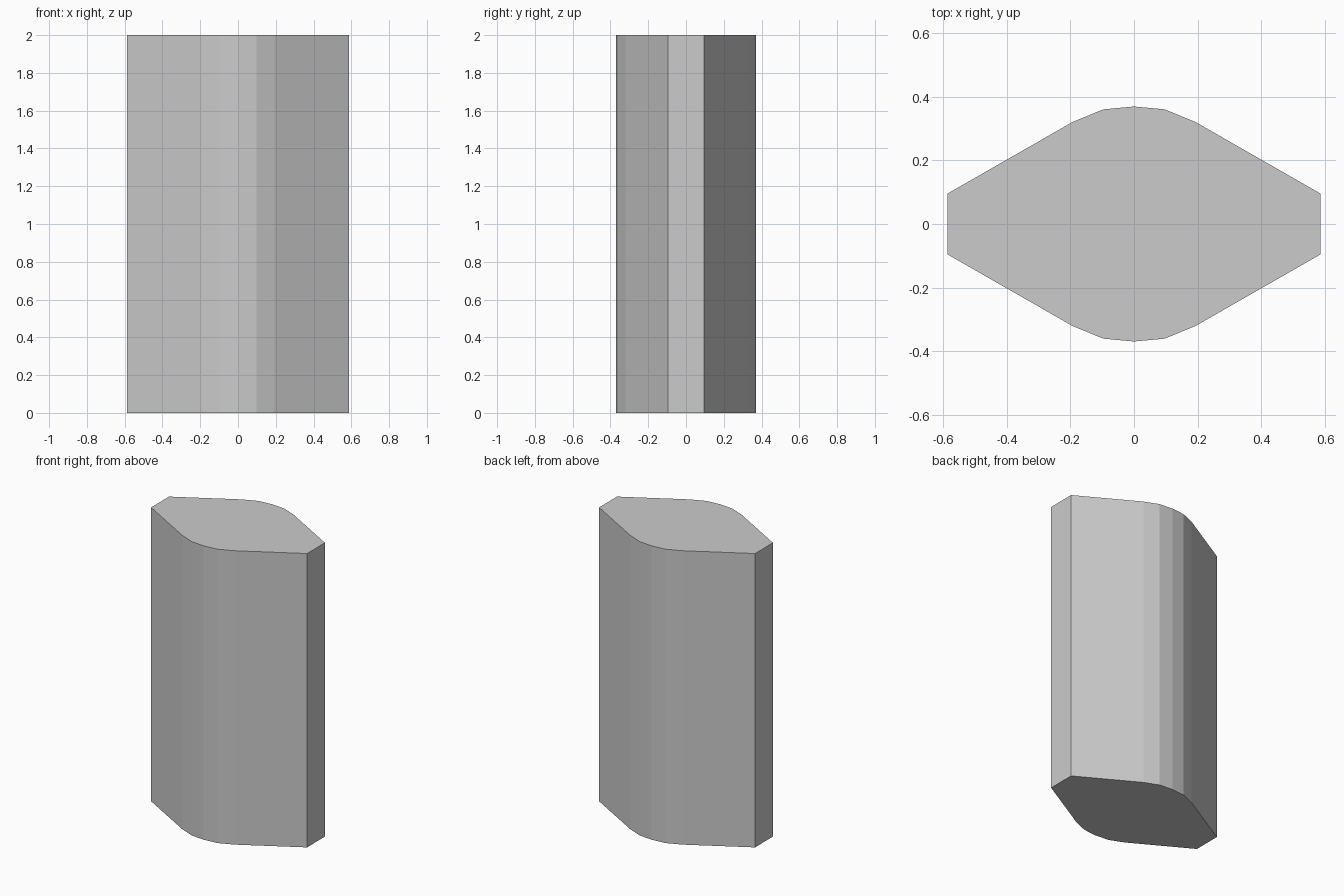
import bpy, bmesh

if "Cube" in bpy.data.objects:
    bpy.data.objects.remove(bpy.data.objects["Cube"])

HEIGHT = 2.0

# Quarter of the cross-section, from the flat end to the rounded crown
quarter = [(0.587, 0.096), (0.194, 0.321), (0.097, 0.361)]
crown = (0.0, 0.37)

# Mirror the quarter into a closed counter-clockwise outline
half = quarter + [crown] + [(-x, y) for x, y in reversed(quarter)]
outline = half + [(-x, -y) for x, y in half]

# Pillar: extrude the outline straight up
bm = bmesh.new()
base = bm.faces.new([bm.verts.new((x, y, 0)) for x, y in outline])
result = bmesh.ops.extrude_face_region(bm, geom=[base], use_keep_orig=True)
top = [v for v in result["geom"] if isinstance(v, bmesh.types.BMVert)]
bmesh.ops.translate(bm, verts=top, vec=(0, 0, HEIGHT))
bmesh.ops.recalc_face_normals(bm, faces=bm.faces)

mesh = bpy.data.meshes.new("pillar")
bm.to_mesh(mesh)
bm.free()
pillar = bpy.data.objects.new("pillar", mesh)
bpy.context.collection.objects.link(pillar)
